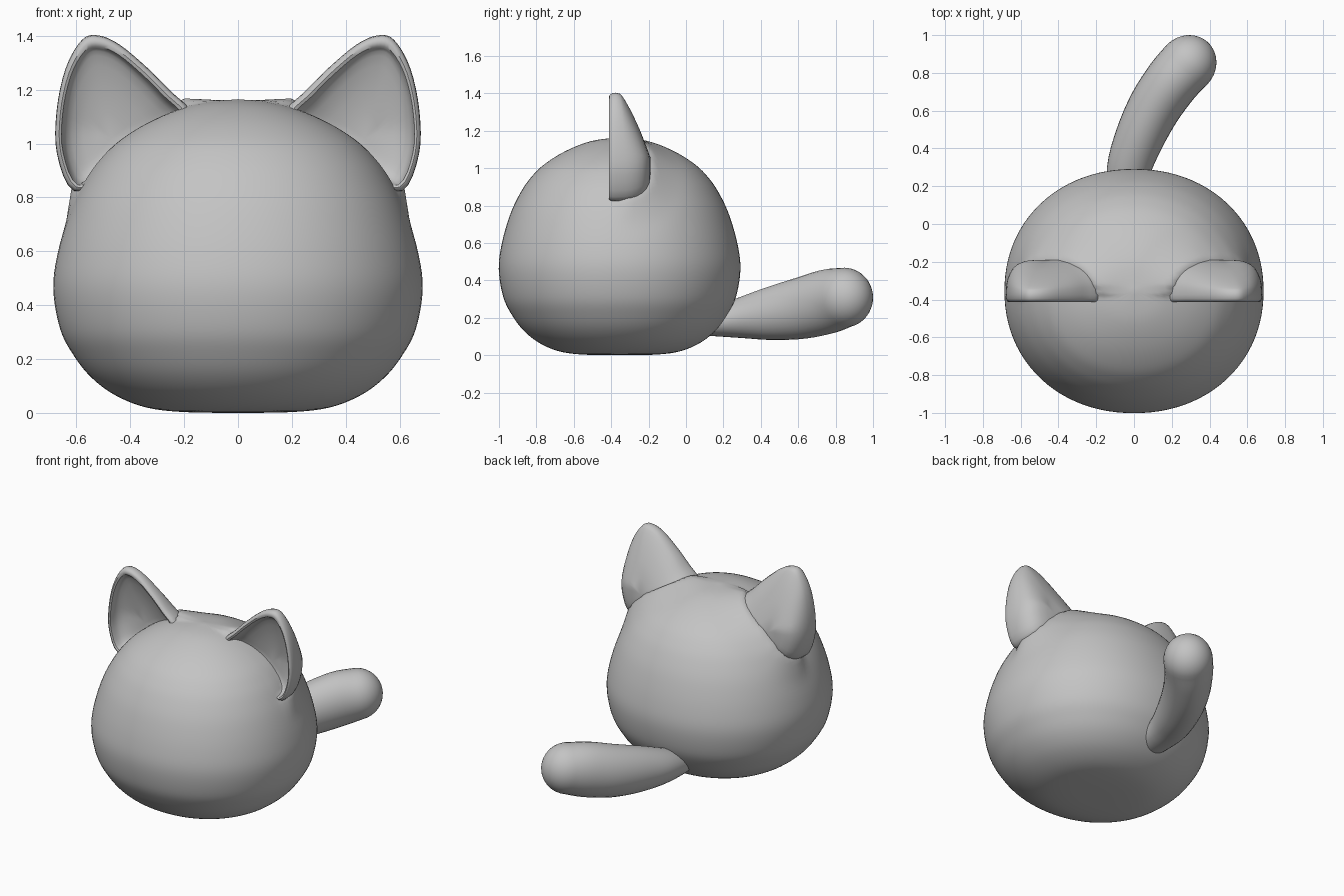
import bpy, bmesh, math
from mathutils import Vector
from mathutils.bvhtree import BVHTree

default = bpy.data.objects.get("Cube")
if default:
    bpy.data.objects.remove(default, do_unlink=True)

grey = bpy.data.materials.new("soft grey")
grey.use_nodes = True
grey.diffuse_color = (0.55, 0.55, 0.55, 1)
grey.node_tree.nodes["Principled BSDF"].inputs["Base Color"].default_value = (0.55, 0.55, 0.55, 1)


def spline(points, steps, closed=False):
    """Smooth curve through points of any dimension."""
    pts = [Vector(p) for p in points]
    n = len(pts)
    pick = (lambda i: pts[i % n]) if closed else (lambda i: pts[max(0, min(n - 1, i))])
    out = []
    for i in range(n if closed else n - 1):
        a, b, c, d = (pick(i + k) for k in (-1, 0, 1, 2))
        for k in range(steps):
            t = k / steps
            out.append(b + (c - a) * (t / 2) + (a * 2 - b * 5 + c * 4 - d) * (t * t / 2)
                       + (b * 3 - a - c * 3 + d) * (t ** 3 / 2))
    if not closed:
        out.append(pts[-1])
    return out


def loft(name, rings, angle):
    """Skin a list of closed rings; collapsed rings become poles."""
    bm = bmesh.new()
    loops = [[bm.verts.new(p) for p in ring] for ring in rings]
    for low, high in zip(loops, loops[1:]):
        for i in range(len(low)):
            j = (i + 1) % len(low)
            bm.faces.new((low[i], low[j], high[j], high[i]))
    bmesh.ops.remove_doubles(bm, verts=bm.verts, dist=0.0005)
    bmesh.ops.recalc_face_normals(bm, faces=bm.faces)
    mesh = bpy.data.meshes.new(name)
    bm.to_mesh(mesh)
    bm.free()
    mesh.materials.append(grey)
    obj = bpy.data.objects.new(name, mesh)
    bpy.context.collection.objects.link(obj)
    bpy.ops.object.select_all(action='DESELECT')
    obj.select_set(True)
    bpy.context.view_layer.objects.active = obj
    bpy.ops.object.shade_smooth_by_angle(angle=math.radians(angle))
    return obj


def rounded(count, power=2):
    """Unit circle, bulging slightly on the diagonals when power is above 2."""
    ring = []
    for i in range(count):
        x, y = math.cos(2 * math.pi * i / count), math.sin(2 * math.pi * i / count)
        k = (abs(x) ** power + abs(y) ** power) ** (-1 / power)
        ring.append((x * k, y * k))
    return ring


def clamp(value):
    return max(0, min(1, value))


# Ears: rounded rim at the front, domed back, hollow inside
outline = spline([(.18, 1.125), (.25, 1.195), (.335, 1.28), (.44, 1.368), (.52, 1.402),
                  (.58, 1.385), (.64, 1.28), (.674, 1.12), (.672, .96), (.61, .825),
                  (.48, .87), (.32, .97), (.2, 1.06)], 4, True)
centre = Vector((.47, 1.02))


def ear_ring(scale, depth, offset):
    ring = []
    for p in outline:
        q = centre + (p - centre) * scale
        thickness = min(.055 + (1.39 - q.y) * .36, .175)
        ring.append((q.x, offset + depth * thickness, q.y))
    return ring


rings = [ear_ring(s, math.sqrt(1 - s ** 4), -.365)
         for s in (0, .25, .5, .7, .82, .9, .95, .985)]
rings += [ear_ring(s, 0, y) for s, y in ((1, -.375), (.992, -.395), (.97, -.408),
                                         (.93, -.413), (.89, -.408))]
rings += [ear_ring(s, .5 * math.sqrt(1 - (s / .87) ** 4), -.395)
          for s in (.867, .845, .8, .7, .5, .25, 0)]
ears = loft("ears", rings, 45)
ears.modifiers.new("mirror", 'MIRROR').use_mirror_merge = False

# Body: squat round lathe, slightly shallower than wide
profile = [(0, 0), (.2, .003), (.34, .02), (.455, .065), (.543, .13), (.608, .21), (.66, .31),
           (.686, .46), (.668, .6), (.622, .75), (.568, .86), (.512, .94), (.435, 1.015),
           (.31, 1.09), (.16, 1.145), (0, 1.165)]
body = loft("body", [[(r * x, -.355 + r * .942 * y, z) for x, y in rounded(96, 2.1)]
                     for r, z in spline(profile, 5)], 60)

# Soft fillet: swell the body towards the backs of the ears, not inside the hollows
ear_tree = BVHTree.FromPolygons([v.co for v in ears.data.vertices],
                                [p.vertices for p in ears.data.polygons])
swell = []
for v in body.data.vertices:
    point = Vector((abs(v.co.x), v.co.y, v.co.z))
    normal, distance = ear_tree.find_nearest(point)[1::2]
    behind = clamp((v.co.y + .42) / .1) * clamp((normal.y + .2) / .3)
    swell.append(v.normal * (.035 * behind * clamp(1 - distance / .18) ** 2))
for v, push in zip(body.data.vertices, swell):
    v.co += push

# Tail: curved, swelling to a rounded tip; points hold x, y, z, half height, half width
path = spline([(-.05, .08, .165, .06, .085), (-.03, .28, .197, .106, .115),
               (.027, .45, .222, .142, .13), (.11, .62, .252, .165, .141),
               (.206, .76, .288, .172, .147), (.282, .845, .308, .16, .15)], 4)


def tail_ring(point, direction, height, width):
    side = direction.cross(Vector((0, 0, 1))).normalized()
    up = side.cross(direction).normalized()
    return [point + side * (x * width) + up * (y * height) for x, y in rounded(32)]


tail = [[path[0].xyz] * 32]
for i, p in enumerate(path):
    ahead, behind = path[min(i + 1, len(path) - 1)], path[max(i - 1, 0)]
    direction = (ahead - behind).xyz.normalized()
    tail.append(tail_ring(p.xyz, direction, p[3], p[4]))
tip = path[-1]
for k in range(1, 9):
    a = k * math.pi / 16
    tail.append(tail_ring(tip.xyz + direction * (tip[3] * math.sin(a)), direction,
                          tip[3] * math.cos(a), tip[4] * math.cos(a)))
loft("tail", tail, 60)
